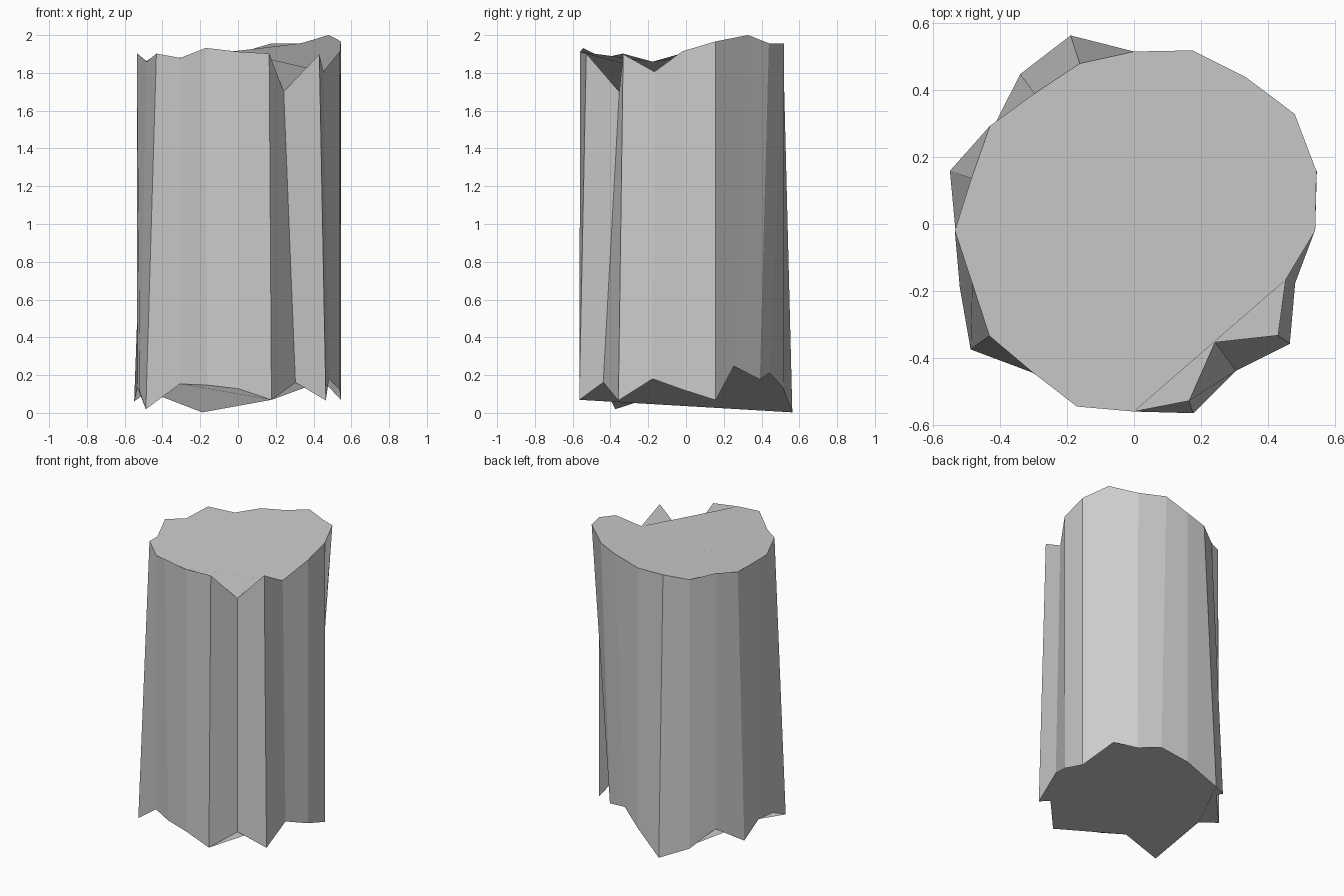
import bpy

# Radius of each corner, clockwise from the back (+y), for both rings
TOP = [0.535, 0.566, 0.567, 0.593, 0.573, 0.541, 0.476, 0.532, 0.412, 0.534,
       0.54, 0.552, 0.52, 0.534, 0.508, 0.535, 0.51, 0.532, 0.506, 0.525]
BOTTOM = [0.535, 0.487, 0.508, 0.465, 0.574, 0.54, 0.506, 0.575, 0.517, 0.573,
          0.537, 0.526, 0.522, 0.603, 0.547, 0.533, 0.578, 0.521, 0.578, 0.613]
SLOPE = 1.656    # height per unit of radius: corners are pushed along rays from the middle
MIDDLE = 1.018   # height of the middle of the column

# Rough stone column: 20-sided cylinder with every corner pushed in or out
bpy.ops.mesh.primitive_cylinder_add(vertices=20, radius=1, depth=2 * SLOPE)
column = bpy.context.object
column.name = "rough_column"
for i, v in enumerate(column.data.vertices):
    ring = TOP if v.co.z > 0 else BOTTOM
    v.co *= ring[i // 2]
    v.co.y -= 0.02
    v.co.z += MIDDLE
column.data.update()
